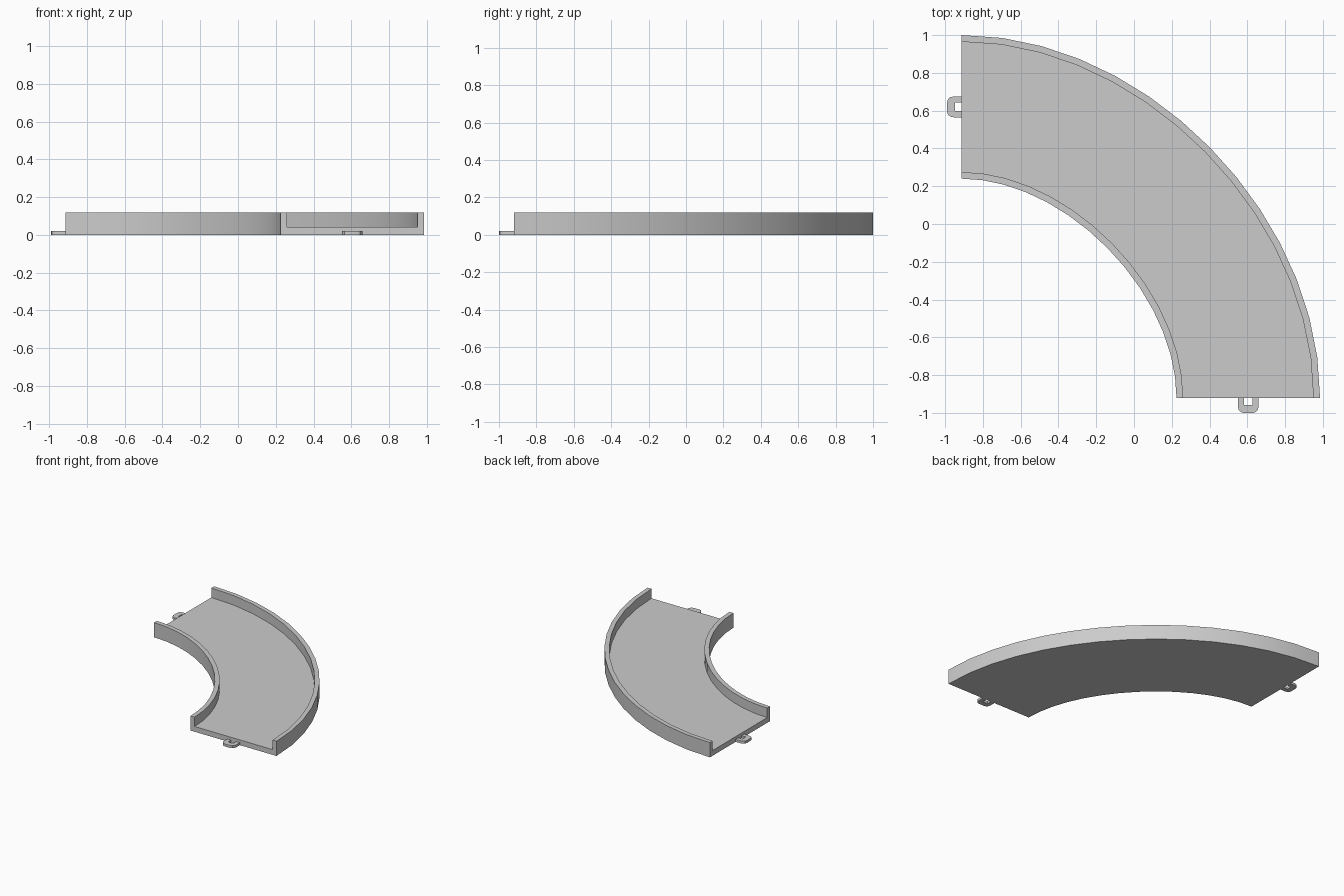
import bpy, bmesh, math
from mathutils import Vector

if "Cube" in bpy.data.objects:
    bpy.data.objects.remove(bpy.data.objects["Cube"])

SEGMENTS = 14
HALF_WIDTH = 0.38
WALL, HEIGHT, FLOOR = 0.035, 0.118, 0.042


def finish(name, bm):
    bmesh.ops.recalc_face_normals(bm, faces=bm.faces)
    mesh = bpy.data.meshes.new(name)
    bm.to_mesh(mesh)
    bm.free()
    obj = bpy.data.objects.new(name, mesh)
    bpy.context.collection.objects.link(obj)
    bpy.ops.object.select_all(action='DESELECT')
    obj.select_set(True)
    bpy.context.view_layer.objects.active = obj
    bpy.ops.object.shade_smooth_by_angle(angle=math.radians(30))
    return obj


# Centre line of the quarter bend: a slightly flattened bezier arc
P0, P3 = Vector((-0.912, 0.62)), Vector((0.605, -0.92))
K = 0.5
P1 = P0 + Vector(((P3.x - P0.x) * K, 0))
P2 = P3 + Vector((0, (P0.y - P3.y) * K))


def path(t):
    u = 1 - t
    pos = u**3 * P0 + 3 * u * u * t * P1 + 3 * u * t * t * P2 + t**3 * P3
    tan = u * u * (P1 - P0) + 2 * u * t * (P2 - P1) + t * t * (P3 - P2)
    tan.normalize()
    return pos, Vector((-tan.y, tan.x))   # normal points to the outer side


# Channel section (offset, z) swept along the bend
h, i = HALF_WIDTH, HALF_WIDTH - WALL
section = [(-h, 0), (h, 0), (h, HEIGHT), (i, HEIGHT),
           (i, FLOOR), (-i, FLOOR), (-i, HEIGHT), (-h, HEIGHT)]
bm = bmesh.new()
rings = []
for s in range(SEGMENTS + 1):
    pos, nor = path(s / SEGMENTS)
    rings.append([bm.verts.new((*(pos + nor * o), z)) for o, z in section])
n = len(section)
for a, b in zip(rings, rings[1:]):
    for k in range(n):
        bm.faces.new((a[k], a[(k + 1) % n], b[(k + 1) % n], b[k]))
bm.faces.new(rings[0])
bm.faces.new(rings[-1])
finish("curved_track", bm)


# Connector loops: half-outline of a rounded U, mirrored and extruded
def connector(name, origin, out, length):
    side = Vector((-out.y, out.x))
    outer = [(0.055, -0.005), (0.055, length - 0.035), (0.051, length - 0.017),
             (0.041, length - 0.005), (0.025, length)]
    inner = [(0.022, -0.005), (0.022, length - 0.052), (0.022, length - 0.047),
             (0.022, length - 0.042), (0.012, length - 0.042)]
    outer += [(-w, d) for w, d in reversed(outer)]
    inner += [(-w, d) for w, d in reversed(inner)]
    bm = bmesh.new()

    def row(points):
        return [bm.verts.new((*(origin + side * w + out * d), 0)) for w, d in points]

    o, q = row(outer), row(inner)
    for k in range(len(o) - 1):
        bm.faces.new((o[k], o[k + 1], q[k + 1], q[k]))
    ext = bmesh.ops.extrude_face_region(bm, geom=bm.faces[:])
    top = [v for v in ext["geom"] if isinstance(v, bmesh.types.BMVert)]
    bmesh.ops.translate(bm, verts=top, vec=(0, 0, 0.02))
    finish(name, bm)


connector("left_connector", P0, Vector((-1, 0)), 0.078)
connector("front_connector", P3, Vector((0, -1)), 0.08)
